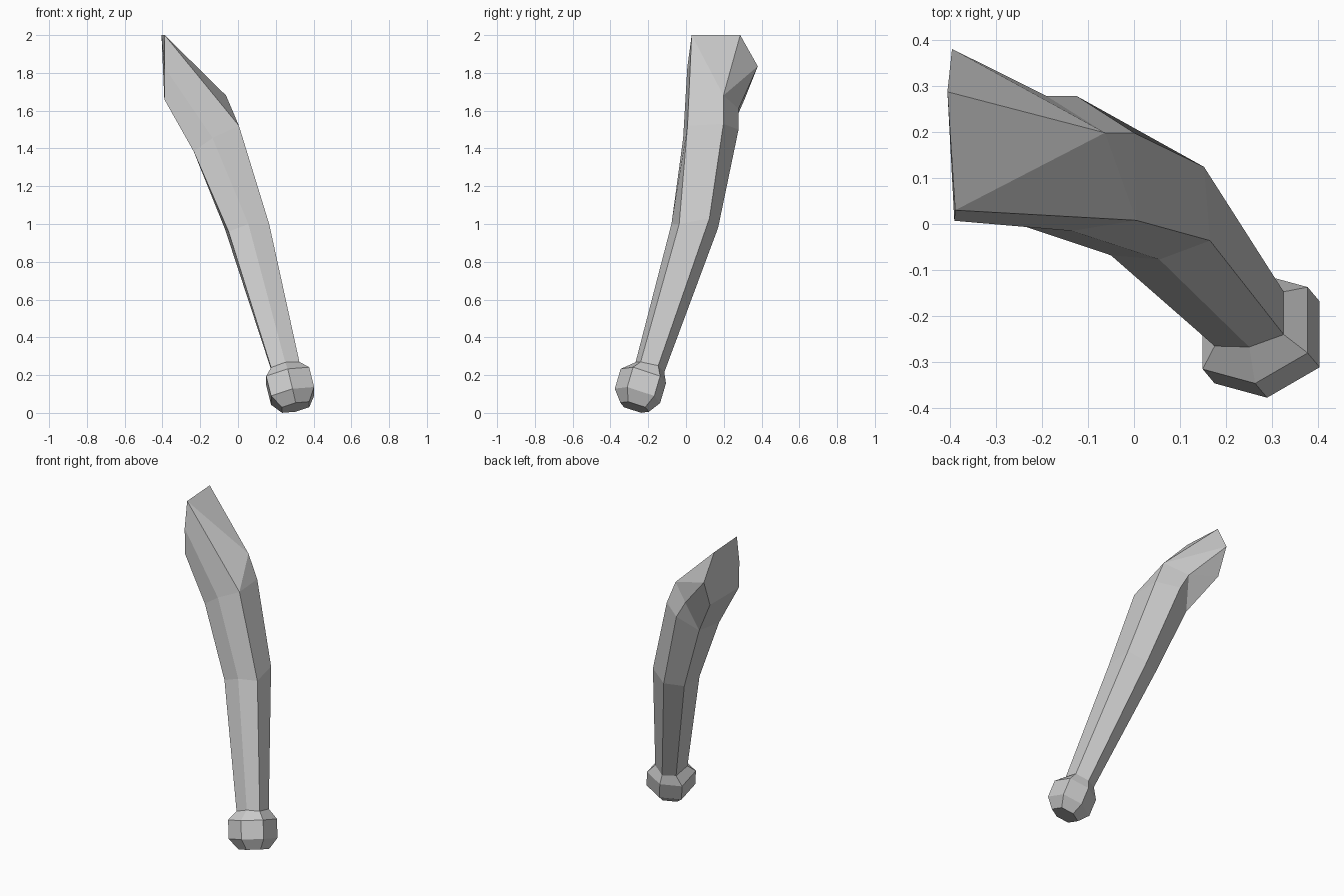
import bpy
import bmesh
from mathutils import Vector

if "Cube" in bpy.data.objects:
    bpy.data.objects.remove(bpy.data.objects["Cube"])


def bridge(bm, low, high):
    """Join two six-sided rings with quads."""
    for i in range(6):
        j = (i + 1) % 6
        bm.faces.new((low[i], low[j], high[j], high[i]))


def add_ring(bm, pts):
    return [bm.verts.new(p) for p in pts]


def finish(bm, name):
    mesh = bpy.data.meshes.new(name)
    bm.to_mesh(mesh)
    bm.free()
    obj = bpy.data.objects.new(name, mesh)
    bpy.context.collection.objects.link(obj)


# Ring corners run anticlockwise from the front-left one
grip_ring = [(.175, -.265, .24), (.25, -.267, .268), (.325, -.24, .27),
             (.325, -.147, .25), (.253, -.115, .215), (.18, -.155, .215)]
middle_ring = [(-.05, -.068, .96), (.055, -.077, 1.0), (.165, -.036, 1.0),
               (.152, .124, 1.03), (.042, .17, .98), (-.068, .115, .97)]
bend_ring = [(-.235, -.006, 1.385), (-.135, -.015, 1.455), (.005, .008, 1.52),
             (0, .198, 1.53), (-.125, .278, 1.5), (-.235, .2, 1.41)]
tip_ring = [(-.39, .012, 1.66), (-.39, .007, 1.83), (-.388, .03, 2.0),
            (-.405, .287, 2.0), (-.395, .38, 1.835), (-.39, .31, 1.66)]

# Shaft: three hexagonal rings, then the flared tip
bm = bmesh.new()
grip, middle, bend, tip = [add_ring(bm, r) for r in
                           (grip_ring, middle_ring, bend_ring, tip_ring)]
bridge(bm, grip, middle)
bridge(bm, middle, bend)

# Extra notch corners on the back of the bend
d = bm.verts.new((-.063, .198, 1.68))
e = bm.verts.new((-.19, .278, 1.61))
A, B, C, D, E, F = bend
a, b, c, dd, ee, ff = tip
for face in ((A, B, b, a), (B, C, c, b), (C, D, d), (C, d, c), (c, d, dd),
             (D, E, e, d), (d, e, ee), (d, ee, dd), (E, F, e), (e, F, ff),
             (e, ff, ee), (F, A, a, ff), tip):
    bm.faces.new(face)
finish(bm, "shaft")

# Pommel: one tilted hexagon repeated at three sizes, open where it meets the shaft
hexagon = [Vector(p) for p in ((-.114, -.089, 0), (0, -.12, .038), (.114, -.054, .047),
                               (.114, .089, 0), (0, .12, -.038), (-.114, .054, -.047))]


def tilted_ring(centre, scale):
    return [Vector(centre) + p * scale for p in hexagon]


bm = bmesh.new()
rings = [add_ring(bm, r) for r in (tilted_ring((.305, -.272, .03), .63),
                                   tilted_ring((.289, -.257, .09), 1),
                                   tilted_ring((.263, -.226, .195), 1),
                                   grip_ring)]
for low, high in zip(rings, rings[1:]):
    bridge(bm, low, high)
bm.faces.new(rings[0][::-1])
finish(bm, "pommel")
